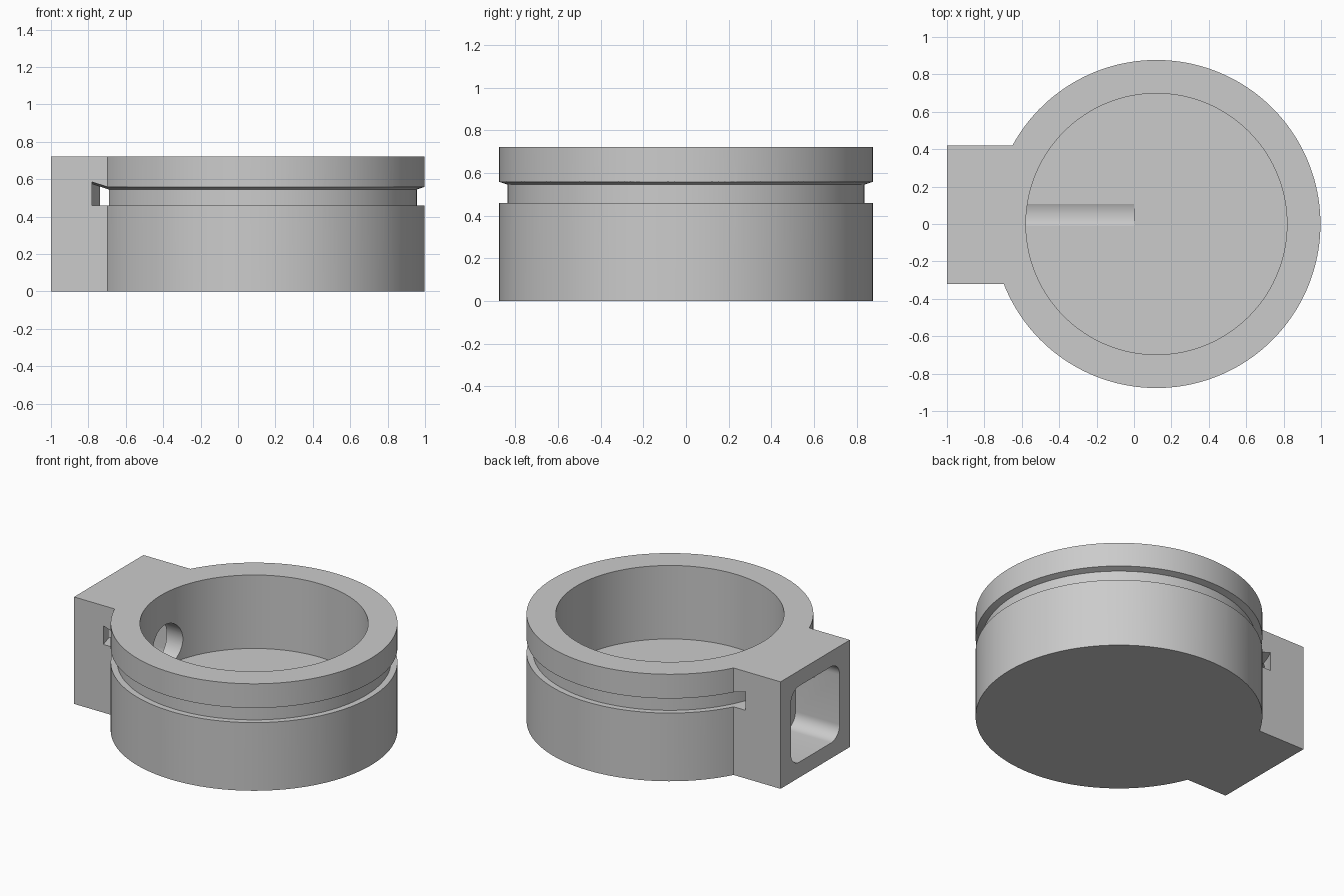
import bpy
import bmesh
from math import sin, cos, pi, asin, radians

if "Cube" in bpy.data.objects:
    bpy.data.objects.remove(bpy.data.objects["Cube"])

CX = 0.12                      # drum axis
R, R_IN, H, FLOOR = 0.877, 0.698, 0.722, 0.226
Y0, Y1 = -0.32, 0.42           # side block width
YC, ZC = 0.05, H / 2           # port axis
SEGS = 160

grey = bpy.data.materials.new("plain grey")
grey.use_nodes = True
grey.diffuse_color = (0.6, 0.6, 0.6, 1)
grey.node_tree.nodes["Principled BSDF"].inputs["Base Color"].default_value = (0.6, 0.6, 0.6, 1)


def finish(bm, name):
    bmesh.ops.recalc_face_normals(bm, faces=bm.faces)
    mesh = bpy.data.meshes.new(name)
    bm.to_mesh(mesh)
    bm.free()
    mesh.materials.append(grey)
    obj = bpy.data.objects.new(name, mesh)
    bpy.context.collection.objects.link(obj)
    return obj


def arc(cx, cy, r, a0, a1, n):
    return [(cx + r * cos(a0 + (a1 - a0) * i / n),
             cy + r * sin(a0 + (a1 - a0) * i / n)) for i in range(n + 1)]


def prism(name, outline, lo, hi, axis="z"):
    """Extrude an outline along z, or a (y, z) outline along x."""
    bm = bmesh.new()
    place = (lambda p, t: (p[0], p[1], t)) if axis == "z" else (lambda p, t: (t, p[0], p[1]))
    ends = [[bm.verts.new(place(p, t)) for p in outline] for t in (lo, hi)]
    for ring in ends:
        bm.faces.new(ring)
    for i in range(len(outline)):
        j = (i + 1) % len(outline)
        bm.faces.new((ends[0][i], ends[0][j], ends[1][j], ends[1][i]))
    return finish(bm, name)


def ring(name, section):
    """Revolve a closed (radius, z) section about the drum axis."""
    bm = bmesh.new()
    loops = [[bm.verts.new((CX + r * cos(2 * pi * k / SEGS), r * sin(2 * pi * k / SEGS), z))
              for r, z in section] for k in range(SEGS)]
    n = len(section)
    for k in range(SEGS):
        a, b = loops[k], loops[(k + 1) % SEGS]
        for i in range(n):
            j = (i + 1) % n
            bm.faces.new((a[i], a[j], b[j], b[i]))
    return finish(bm, name)


# Drum and side block as one outline
outline = arc(CX, 0, R, -pi - asin(Y0 / R), pi - asin(Y1 / R), SEGS)
outline += [(-1, Y1), (-1, Y0)]
body = prism("ring_housing", outline, 0, H)

# Rounded square socket outline
half_y, half_z, fillet = 0.26, 0.257, 0.09
socket = []
for q, (sy, sz) in enumerate([(1, 1), (-1, 1), (-1, -1), (1, -1)]):
    socket += arc(YC + sy * (half_y - fillet), ZC + sz * (half_z - fillet),
                  fillet, q * pi / 2, (q + 1) * pi / 2, 10)

# Cutters: round cavity, outer groove with sloped roof, socket, round port
cutters = [
    prism("cavity_cutter", arc(CX, 0, R_IN, 0, 2 * pi, SEGS)[:-1], FLOOR, 1),
    ring("groove_cutter", [(0.837, 0.46), (0.955, 0.46), (0.955, 0.585), (0.837, 0.545)]),
    prism("socket_cutter", socket, -1.1, -0.67, "x"),
    prism("port_cutter", arc(YC, ZC, 0.147, 0, 2 * pi, 64)[:-1], -0.8, 0, "x"),
]

bpy.context.view_layer.objects.active = body
for cutter in cutters:
    cutter.hide_render = True
    mod = body.modifiers.new(cutter.name, "BOOLEAN")
    mod.operation = "DIFFERENCE"
    mod.solver = "EXACT"
    mod.object = cutter
    bpy.ops.object.modifier_apply(modifier=mod.name)
for cutter in cutters:
    bpy.data.objects.remove(cutter)

# Smooth curved walls, crisp edges
bpy.ops.object.select_all(action="DESELECT")
body.select_set(True)
bpy.ops.object.shade_smooth_by_angle(angle=radians(15))
